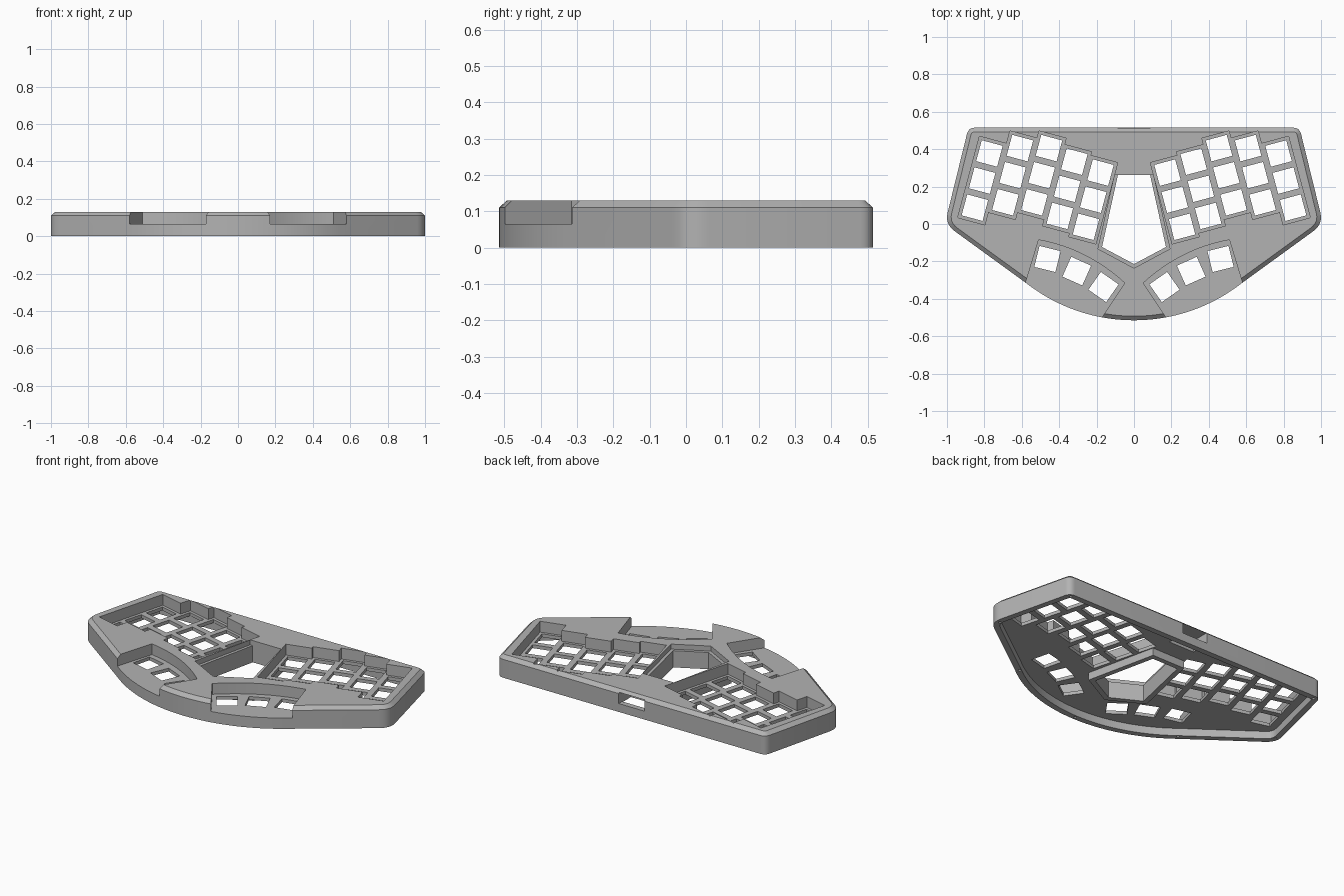
import bpy, bmesh, math
from mathutils import Vector, Matrix

cube = bpy.data.objects.get("Cube")
if cube:
    bpy.data.objects.remove(cube)

TOP, SHOULDER, FLOOR, CEILING = 0.13, 0.11, 0.065, 0.045
PITCH, HOLE = 0.15, 0.116

grey = bpy.data.materials.new("case grey")
grey.use_nodes = True
grey.diffuse_color = (0.45, 0.45, 0.45, 1)
grey.node_tree.nodes["Principled BSDF"].inputs["Base Color"].default_value = grey.diffuse_color


def mirrored(points):
    """Same polygon on the other side, keeping its winding."""
    return [(-x, y) for x, y in reversed(points)]


def symmetric(half):
    """Close a left half-outline across x = 0."""
    return half + [(-x, y) for x, y in reversed(half) if abs(x) > 1e-4]


def offset(points, d):
    """Move a counter-clockwise outline inward by d with mitred corners."""
    out, n = [], len(points)
    for i in range(n):
        a, b, c = (Vector(points[(i + k) % n]) for k in (-1, 0, 1))
        e, f = (b - a).normalized(), (c - b).normalized()
        m, k = Vector((-e.y, e.x)), Vector((-f.y, f.x))
        out.append(tuple(b + (m + k) * (d / (1 + m.dot(k)))))
    return out


def fillet(corner, before, after, d, steps=6):
    """Round one corner with a short quadratic curve."""
    c = Vector(corner)
    p = c + (Vector(before) - c).normalized() * d
    q = c + (Vector(after) - c).normalized() * d
    ts = [i / steps for i in range(steps + 1)]
    return [tuple(p * (1 - t) ** 2 + c * 2 * t * (1 - t) + q * t * t) for t in ts]


def solid(name, stacks):
    """Each stack is a list of (outline, z) sections skinned into a closed prism."""
    bm = bmesh.new()
    for sections in stacks:
        rings = [[bm.verts.new((x, y, z)) for x, y in pts] for pts, z in sections]
        n = len(rings[0])
        bm.faces.new(rings[0][::-1])
        bm.faces.new(rings[-1])
        for lo, hi in zip(rings, rings[1:]):
            for i in range(n):
                j = (i + 1) % n
                bm.faces.new((lo[i], lo[j], hi[j], hi[i]))
    bmesh.ops.recalc_face_normals(bm, faces=bm.faces)
    mesh = bpy.data.meshes.new(name)
    bm.to_mesh(mesh)
    bm.free()
    mesh.materials.append(grey)
    ob = bpy.data.objects.new(name, mesh)
    bpy.context.collection.objects.link(ob)
    return ob


def prism(points, z0, z1):
    return [(points, z0), (points, z1)]


def combine(target, tool, operation="DIFFERENCE"):
    """Apply one boolean and discard the tool."""
    mod = target.modifiers.new("cut", "BOOLEAN")
    mod.operation, mod.solver, mod.object = operation, "EXACT", tool
    bpy.context.view_layer.update()
    deps = bpy.context.evaluated_depsgraph_get()
    mesh = bpy.data.meshes.new_from_object(target.evaluated_get(deps))
    target.modifiers.clear()
    target.data = mesh
    bpy.data.objects.remove(tool)


def square(cx, cy, size, angle):
    rot, h = Matrix.Rotation(angle, 2), size / 2
    return [tuple(Vector((cx, cy)) + rot @ Vector(p))
            for p in ((-h, -h), (h, -h), (h, h), (-h, h))]


# Outer shell: straight back and sides, bowed front, chamfered top edge
back, side = (-0.885, 0.515), (-1.0115, 0.0)
R, cy = 0.935, 0.42
arc_end = math.radians(38)
arc = [(-R * math.sin(arc_end * i / 14), cy - R * math.cos(arc_end * i / 14))
       for i in range(14, -1, -1)]
outline = symmetric(fillet(back, (0, 0.515), side, 0.035)
                    + fillet(side, back, arc[0], 0.065) + arc)
case = solid("keyboard_case", [[(outline, 0), (outline, SHOULDER),
                                (offset(outline, 0.022), TOP)]])

# Hollow underside
combine(case, solid("cavity", [prism(offset(outline, 0.035), -0.1, CEILING)]))

# Central window with a collar below and a stepped ledge above
window = symmetric([(-0.086, 0.262), (-0.171, -0.123), (0, -0.214)])
ledge = symmetric([(-0.103, 0.262), (-0.192, -0.133), (0, -0.236)])
combine(case, solid("collar", [prism(offset(window, -0.03), 0, CEILING + 0.01)]), "UNION")
combine(case, solid("window_cutter", [prism(window, -0.1, 0.3)]))
combine(case, solid("ledge_cutter", [prism(ledge, 0.1, 0.3)]))

# Staggered key columns, from the outer finger inward
tilt = math.radians(-15)
u = Vector((math.cos(tilt), math.sin(tilt)))
v = Vector((-u.y, u.x))
columns, pos = [], Vector((-0.773, 0.377))
for stagger in (0.07, 0.04, -0.035, -0.02, 0):
    columns.append(pos.copy())
    pos += u * PITCH + v * stagger

# Finger wells follow the column stagger
upper, lower, half = [], [], PITCH / 2
for c in columns:
    for s in (-half, half):
        upper.append(tuple(c + u * s + v * half))
        lower.append(tuple(c + u * s - v * (half + 2 * PITCH)))
finger_well = lower + upper[::-1]

# Thumb wells run out through the bowed front wall
a, m, b = Vector((-0.51, -0.085)), Vector((-0.255, -0.13)), Vector((-0.05, -0.315))
curve = [tuple(a * (1 - t) ** 2 + m * 2 * t * (1 - t) + b * t * t)
         for t in [i / 12 for i in range(13)]]
thumb_well = curve + [(-0.205, -0.55), (-0.61, -0.415)]

wells = [prism(p, FLOOR, 0.3) for w in (finger_well, thumb_well) for p in (w, mirrored(w))]
combine(case, solid("well_cutter", wells))

# Square switch openings
keys = [square(*(c - v * PITCH * row), HOLE, tilt) for c in columns for row in range(3)]
for x, y, deg in ((-0.463, -0.187, -14), (-0.306, -0.252, -24), (-0.163, -0.337, -35)):
    keys.append(square(x, y, HOLE, math.radians(deg)))
holes = [prism(p, 0.02, 0.09) for k in keys for p in (k, mirrored(k))]
combine(case, solid("switch_cutter", holes))


# Cable port in the back wall, opening into a pocket above the cavity
def box(x, y0, y1):
    return [(-x, y0), (x, y0), (x, y1), (-x, y1)]


combine(case, solid("port_pocket", [prism(box(0.085, 0.4, 0.482), 0.02, 0.115)]))
combine(case, solid("port_cutter", [prism(box(0.085, 0.45, 0.6), 0.05, 0.115)]))

# Small screw holes in the bottom rim
spots = [(-0.86, 0.49), (-0.975, 0.03), (-0.56, -0.298)]
spots += [(-x, y) for x, y in spots] + [(0, -0.497)]
screws = [prism([(x + 0.008 * math.cos(k * math.pi / 6), y + 0.008 * math.sin(k * math.pi / 6))
                 for k in range(12)], -0.05, 0.03) for x, y in spots]
combine(case, solid("screw_cutter", screws))

# Smooth the rounded walls, keep the edges crisp
bpy.ops.object.select_all(action="DESELECT")
case.select_set(True)
bpy.context.view_layer.objects.active = case
bpy.ops.object.shade_smooth_by_angle(angle=math.radians(20))
